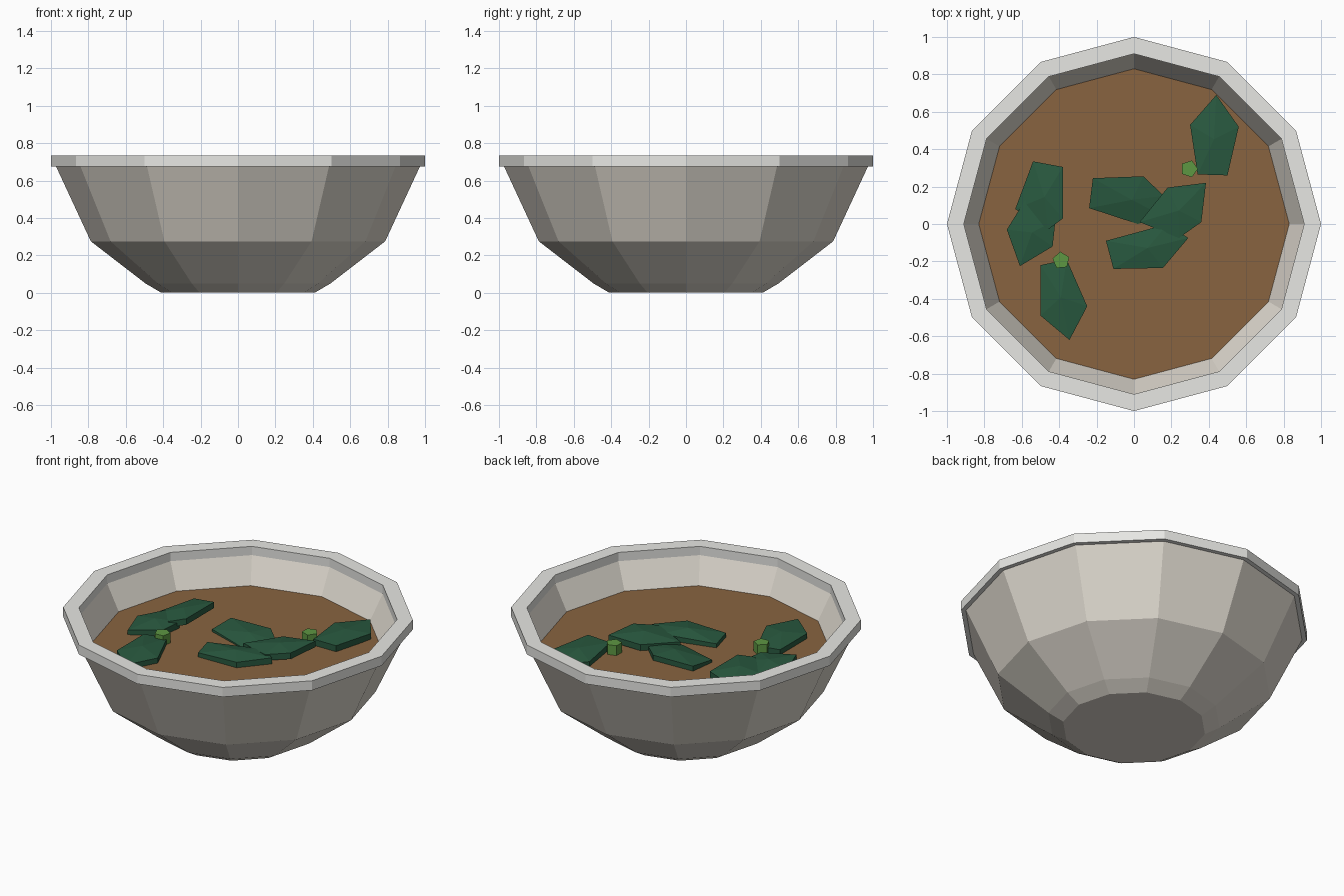
import bpy, bmesh
from math import cos, sin, pi, radians

if "Cube" in bpy.data.objects:
    bpy.data.objects.remove(bpy.data.objects["Cube"])

SIDES = 12


def material(name, rgb):
    m = bpy.data.materials.new(name)
    m.diffuse_color = (*rgb, 1)
    m.use_nodes = True
    m.node_tree.nodes["Principled BSDF"].inputs["Base Color"].default_value = m.diffuse_color
    return m


def finish(name, bm, mat):
    bmesh.ops.recalc_face_normals(bm, faces=bm.faces)
    me = bpy.data.meshes.new(name)
    bm.to_mesh(me)
    bm.free()
    me.materials.append(mat)
    ob = bpy.data.objects.new(name, me)
    bpy.context.collection.objects.link(ob)
    return ob


def lathe(name, profile, mat, sides=SIDES, loop=False, caps=True, centre=(0, 0), turn=0):
    """Spin an (r, z) profile; loop joins last ring to first, caps close the ends."""
    bm = bmesh.new()
    rings = [[bm.verts.new((centre[0] + r * cos(turn + 2 * pi * i / sides),
                            centre[1] + r * sin(turn + 2 * pi * i / sides), z))
              for i in range(sides)] for r, z in profile]
    pairs = list(zip(rings, rings[1:]))
    if loop:
        pairs.append((rings[-1], rings[0]))
    for a, b in pairs:
        for i in range(sides):
            j = (i + 1) % sides
            bm.faces.new((a[i], a[j], b[j], b[i]))
    if caps and not loop:
        bm.faces.new(rings[0])
        bm.faces.new(rings[-1])
    return finish(name, bm, mat)


def leaf(name, pts, z, slope=(0, 0), lift=0.02, thick=0.038):
    """Thick folded slab: tilted outline with a raised middle point."""
    bm = bmesh.new()
    cx = sum(p[0] for p in pts) / len(pts)
    cy = sum(p[1] for p in pts) / len(pts)
    layers = []
    for drop in (0, thick):
        ring = [bm.verts.new((x, y, z - drop + slope[0] * (x - cx) + slope[1] * (y - cy)))
                for x, y in pts]
        mid = bm.verts.new((cx, cy, z - drop + lift))
        layers.append(ring)
        for i in range(len(ring)):
            bm.faces.new((ring[i], ring[(i + 1) % len(ring)], mid))
    top, low = layers
    for i in range(len(top)):
        j = (i + 1) % len(top)
        bm.faces.new((top[i], top[j], low[j], low[i]))
    return finish(name, bm, leaf_green)


clay = material("clay", (0.72, 0.68, 0.61))
pale = material("pale_rim", (0.8, 0.8, 0.77))
broth = material("broth", (0.25, 0.127, 0.051))
leaf_green = material("leaf_green", (0.022, 0.1, 0.05))
stem_green = material("stem_green", (0.11, 0.31, 0.055))

# Bowl wall, outside then inside
lathe("bowl", [(0.41, 0), (0.495, 0.05), (0.787, 0.275), (0.975, 0.68),
               (0.91, 0.68), (0.83, 0.525), (0.69, 0.28), (0.40, 0.06)], clay)

# Rim band
lathe("rim", [(0.91, 0.675), (1.0, 0.675), (1.0, 0.735), (0.91, 0.735)], pale, loop=True)

# Soup surface
lathe("soup", [(0.80, 0.49), (0.83, 0.525)], broth)

# Floating leaves
leaf("leaf_back_right", [(0.30, 0.53), (0.44, 0.69), (0.56, 0.52), (0.50, 0.26), (0.34, 0.265)],
     0.56, (0.02, -0.03))
leaf("leaf_centre_back", [(-0.22, 0.245), (0.05, 0.255), (0.16, 0.15), (0.16, 0.04),
                          (0.02, 0.0), (-0.24, 0.085)], 0.545, (0, 0.1))
leaf("leaf_centre_right", [(0.18, 0.195), (0.385, 0.22), (0.36, 0.01), (0.24, -0.075),
                           (0.03, 0.01)], 0.57, (0.08, 0))
leaf("leaf_centre_front", [(-0.15, -0.09), (0.18, 0.0), (0.29, -0.075), (0.155, -0.235),
                           (-0.11, -0.24)], 0.557, (0.03, 0))
leaf("leaf_left_back", [(-0.54, 0.335), (-0.38, 0.305), (-0.38, 0.03), (-0.46, -0.03),
                        (-0.635, 0.08)], 0.57, (0.2, 0))
leaf("leaf_left_front", [(-0.58, 0.13), (-0.68, -0.03), (-0.61, -0.225), (-0.435, -0.12),
                         (-0.42, 0.02)], 0.557, (0.05, 0))
leaf("leaf_front_left", [(-0.50, -0.22), (-0.36, -0.19), (-0.25, -0.44), (-0.345, -0.62),
                         (-0.50, -0.49)], 0.557)

# Chopped stem pieces, five-sided
for name, centre, turn in (("stem_right", (0.295, 0.295), 0),
                           ("stem_left", (-0.39, -0.195), radians(95))):
    lathe(name, [(0.047, 0.51), (0.047, 0.587)], stem_green, sides=5, centre=centre, turn=turn)
